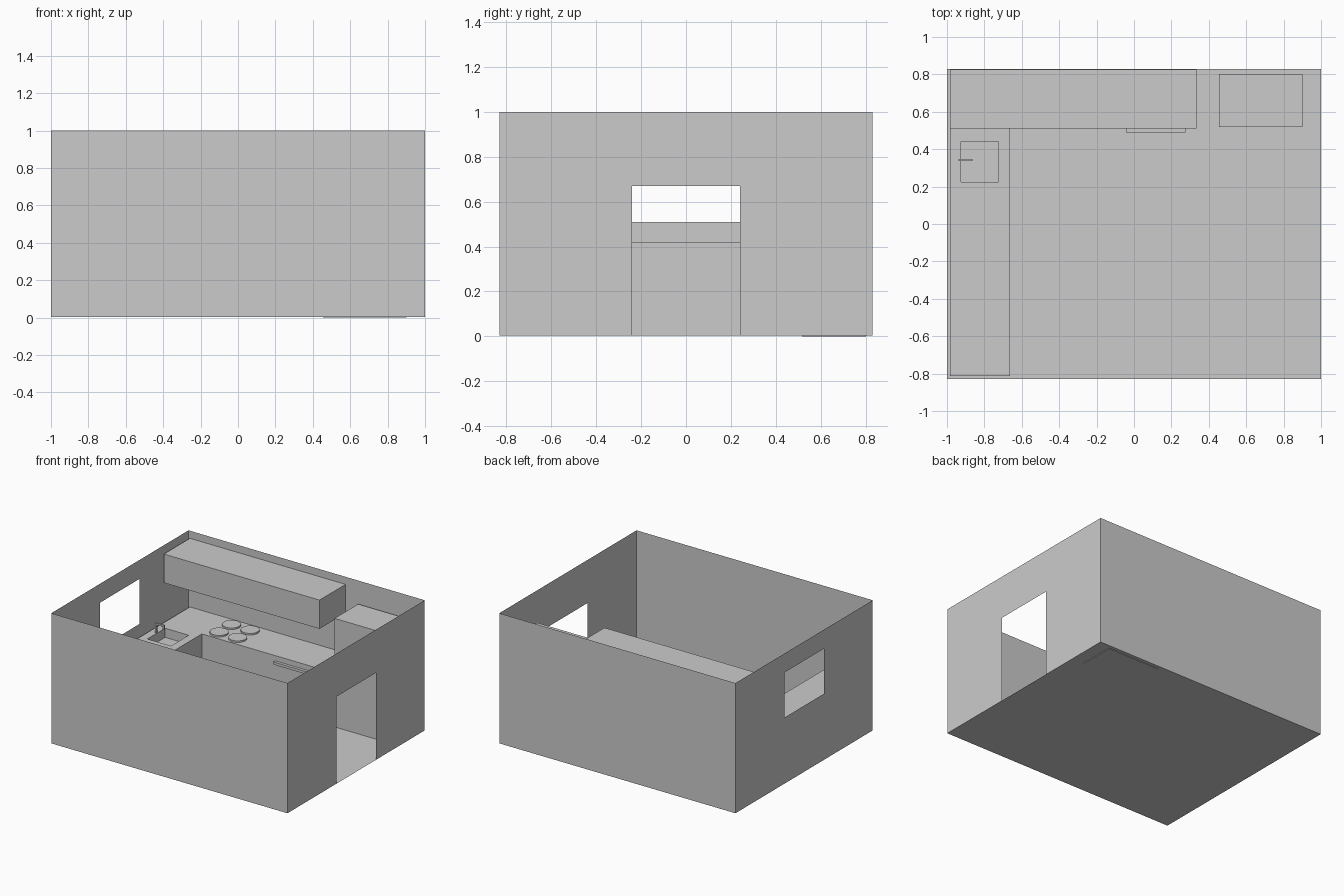
import bpy, bmesh

if "Cube" in bpy.data.objects:
    bpy.data.objects.remove(bpy.data.objects["Cube"])

FLOOR = 0.004
COUNTER = 0.42


def mesh_object(name, bm):
    bmesh.ops.remove_doubles(bm, verts=bm.verts, dist=1e-5)
    mesh = bpy.data.meshes.new(name)
    bm.to_mesh(mesh)
    bm.free()
    obj = bpy.data.objects.new(name, mesh)
    bpy.context.collection.objects.link(obj)
    return obj


def box(name, lo, hi):
    bm = bmesh.new()
    bmesh.ops.create_cube(bm, size=1)
    for v in bm.verts:
        v.co = [(a + b) / 2 + c * (b - a) for a, b, c in zip(lo, hi, v.co)]
    return mesh_object(name, bm)


def sheet(name, corners):
    bm = bmesh.new()
    bm.faces.new([bm.verts.new(c) for c in corners])
    return mesh_object(name, bm)


def side_wall(name, x, z_open, z_head):
    # Thin end wall, tiled around one central opening
    ys = [-0.83, -0.24, 0.24, 0.83]
    zs = sorted({FLOOR, z_open, z_head, 1.0})
    bm = bmesh.new()
    for y0, y1 in zip(ys, ys[1:]):
        for z0, z1 in zip(zs, zs[1:]):
            if y0 == -0.24 and z0 == z_open:
                continue
            pts = [(x, y0, z0), (x, y1, z0), (x, y1, z1), (x, y0, z1)]
            if x < 0:
                pts.reverse()
            bm.faces.new([bm.verts.new(p) for p in pts])
    return mesh_object(name, bm)


# Room shell: floor, plain long walls, end walls with doorway and window
sheet("floor", [(-1, -0.83, FLOOR), (1, -0.83, FLOOR), (1, 0.83, FLOOR), (-1, 0.83, FLOOR)])
for name, y, s in (("front_wall", -0.83, 1), ("back_wall", 0.83, -1)):
    sheet(name, [(-s, y, FLOOR), (s, y, FLOOR), (s, y, 1), (-s, y, 1)])
side_wall("door_wall", 1, FLOOR, 0.67)
side_wall("window_wall", -1, 0.51, 0.855)

# L-shaped counter
outline = [(-0.985, -0.813), (-0.663, -0.813), (-0.663, 0.51),
           (0.333, 0.51), (0.333, 0.825), (-0.985, 0.825)]
bm = bmesh.new()
base = bm.faces.new([bm.verts.new((x, y, FLOOR)) for x, y in outline])
top = bmesh.ops.extrude_face_region(bm, geom=[base], use_keep_orig=True)["geom"]
for v in top:
    if isinstance(v, bmesh.types.BMVert):
        v.co.z = COUNTER
bmesh.ops.recalc_face_normals(bm, faces=bm.faces)
counter = mesh_object("counter", bm)

# Sink basin sunk into the counter
cutter = box("sink_cutter", (-0.925, 0.225, 0.35), (-0.725, 0.44, 0.5))
cutter.hide_render = True
cut = counter.modifiers.new("sink", 'BOOLEAN')
cut.object = cutter
cut.operation = 'DIFFERENCE'
cut.solver = 'EXACT'
bpy.context.view_layer.objects.active = counter
bpy.ops.object.modifier_apply(modifier=cut.name)
bpy.data.objects.remove(cutter)

# Tap: post, spout and nozzle
box("tap_post", (-0.938, 0.336, COUNTER), (-0.926, 0.348, 0.485))
box("tap_spout", (-0.938, 0.336, 0.485), (-0.863, 0.348, 0.497))
box("tap_nozzle", (-0.875, 0.336, 0.462), (-0.863, 0.348, 0.485))

# Four hob rings
for i, x in enumerate((-0.573, -0.416)):
    for j, y in enumerate((0.59, 0.74)):
        bpy.ops.mesh.primitive_cylinder_add(vertices=32, radius=0.065, depth=0.012,
                                            location=(x, y, COUNTER + 0.006))
        bpy.context.object.name = f"hob_ring_{i}{j}"
        bpy.ops.object.shade_smooth_by_angle()

# Oven handle, wall cabinet and fridge
box("oven_handle", (-0.042, 0.488, 0.36), (0.275, 0.51, 0.38))
box("wall_cabinet", (-0.985, 0.51, 0.725), (0.333, 0.825, 0.945))
box("fridge", (0.455, 0.518, 0), (0.90, 0.803, 0.835))
